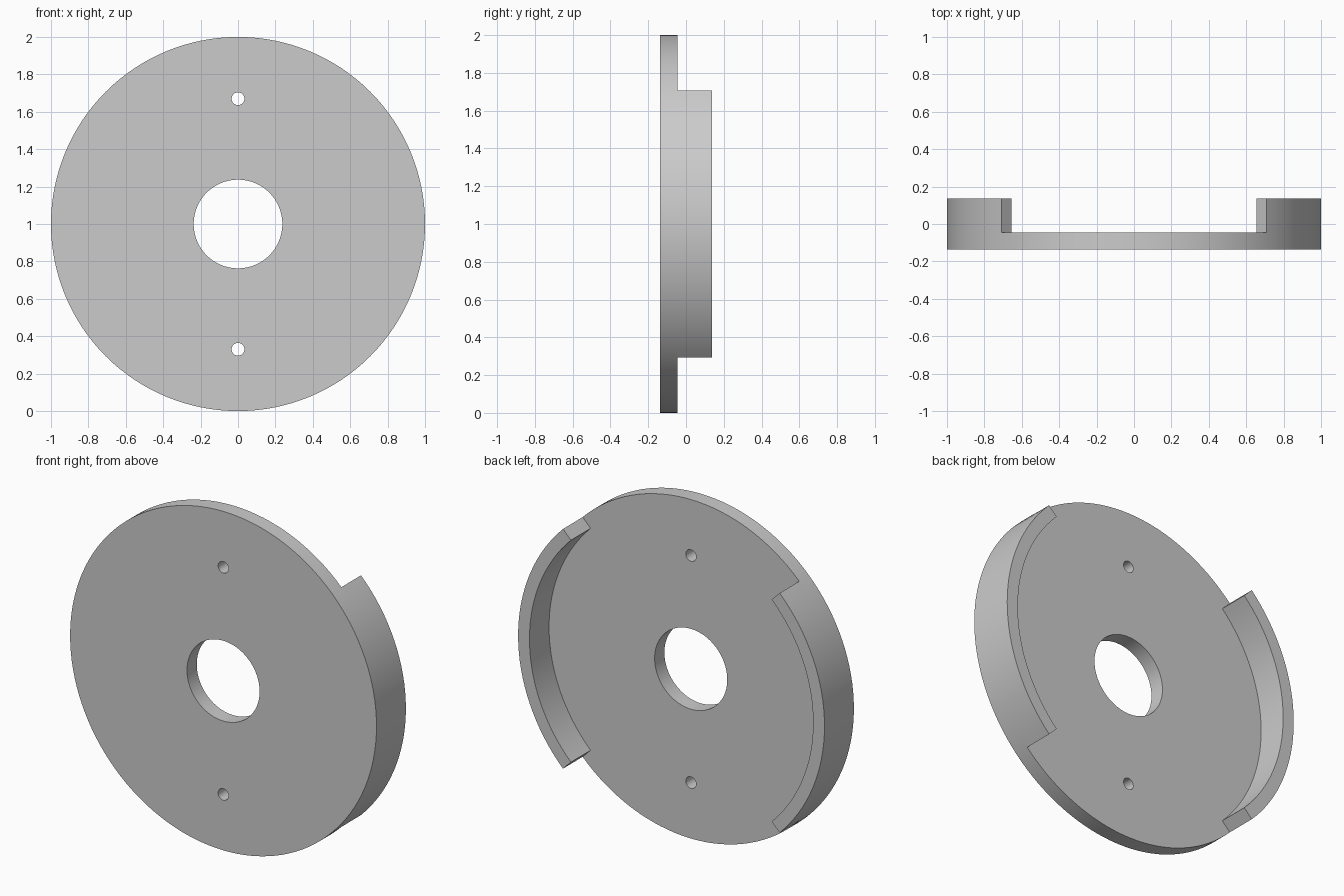
import bpy
import bmesh
from math import cos, sin, pi, radians

default_cube = bpy.data.objects.get("Cube")
if default_cube:
    bpy.data.objects.remove(default_cube, do_unlink=True)

SEGMENTS = 128
FRONT, STEP, BACK = -0.137, -0.046, 0.137
CENTRE_Z = 1.0

grey = bpy.data.materials.new("plain grey")
grey.use_nodes = True
GREY = (0.6, 0.6, 0.6, 1)
grey.diffuse_color = GREY
grey.node_tree.nodes["Principled BSDF"].inputs["Base Color"].default_value = GREY


def arc(radius, start, end, steps, z=CENTRE_Z):
    """Points along an arc in the upright plane, both ends included."""
    angles = [start + (end - start) * i / steps for i in range(steps + 1)]
    return [(radius * cos(a), z + radius * sin(a)) for a in angles]


def circle(radius, z=CENTRE_Z, steps=SEGMENTS):
    return arc(radius, 0, 2 * pi, steps, z)[:-1]


def extruded_plate(name, loops, y_front, y_back):
    """Fill an outline (further loops become holes) and extrude it along y."""
    bm = bmesh.new()
    edges = []
    for loop in loops:
        verts = [bm.verts.new((x, y_front, z)) for x, z in loop]
        edges += [bm.edges.new((a, b)) for a, b in zip(verts, verts[1:] + verts[:1])]
    bmesh.ops.triangle_fill(bm, edges=edges, use_beauty=True, normal=(0, -1, 0))
    extruded = bmesh.ops.extrude_face_region(bm, geom=bm.faces[:], use_keep_orig=True)
    moved = [v for v in extruded["geom"] if isinstance(v, bmesh.types.BMVert)]
    bmesh.ops.translate(bm, verts=moved, vec=(0, y_back - y_front, 0))
    bmesh.ops.recalc_face_normals(bm, faces=bm.faces[:])

    mesh = bpy.data.meshes.new(name)
    bm.to_mesh(mesh)
    bm.free()
    mesh.materials.append(grey)
    obj = bpy.data.objects.new(name, mesh)
    bpy.context.collection.objects.link(obj)
    bpy.ops.object.select_all(action="DESELECT")
    obj.select_set(True)
    bpy.context.view_layer.objects.active = obj
    bpy.ops.object.shade_smooth_by_angle(angle=radians(30))
    return obj


# Disc with a centre bore and two small screw holes
screw_holes = [circle(0.034, CENTRE_Z + offset, 32) for offset in (-0.67, 0.67)]
extruded_plate("disc", [circle(1.0), circle(0.237)] + screw_holes, FRONT, STEP)

# Quarter-circle rim walls on the back, one on each side
for name, middle in (("left_rim_wall", 0), ("right_rim_wall", pi)):
    start, end = middle - pi / 4, middle + pi / 4
    steps = SEGMENTS // 4
    outline = arc(1.0, start, end, steps) + arc(0.926, end, start, steps)
    extruded_plate(name, [outline], STEP, BACK)
